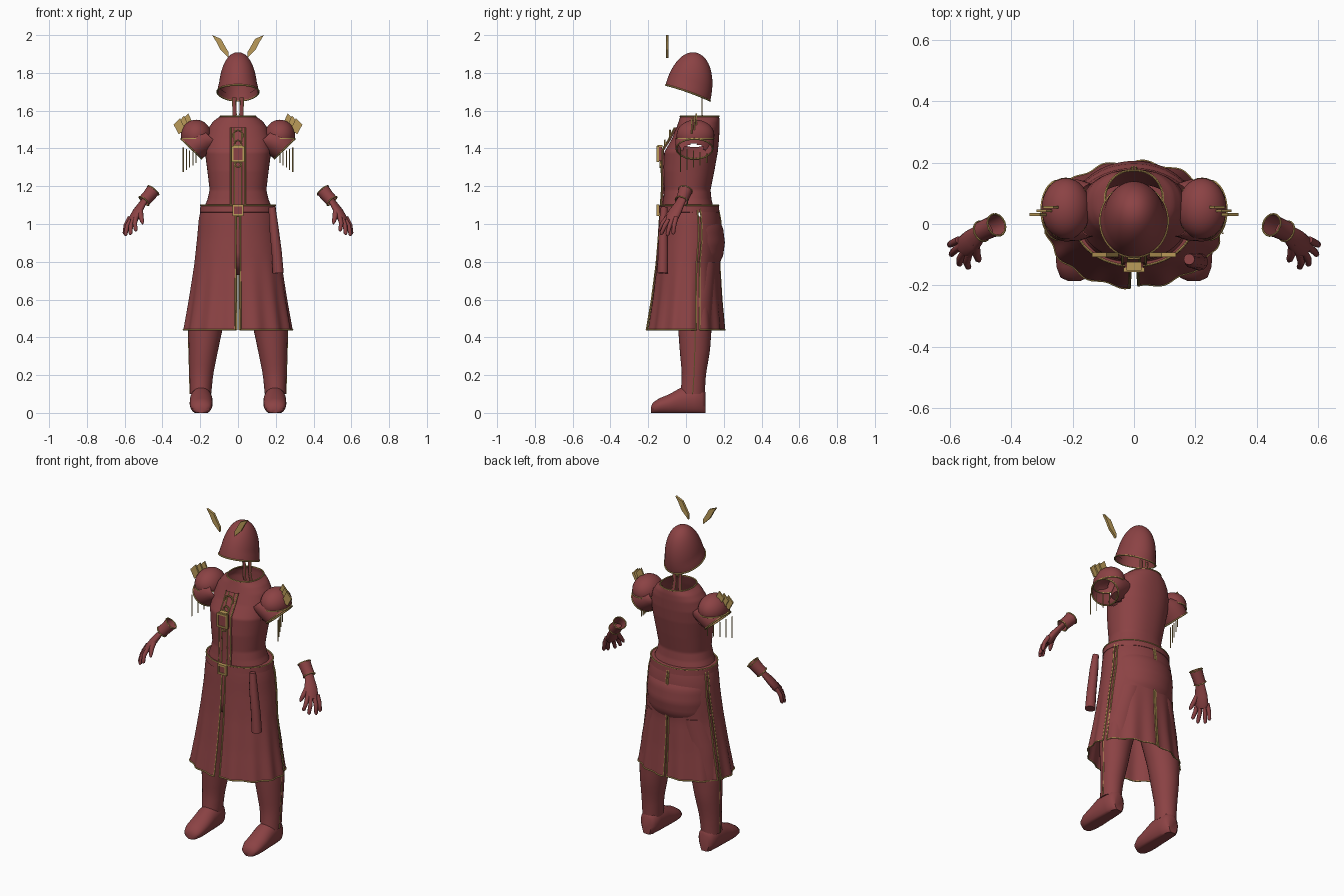
import bpy, bmesh, math
from mathutils import Vector as V

if "Cube" in bpy.data.objects:
    bpy.data.objects.remove(bpy.data.objects["Cube"])


def material(name, rgb):
    m = bpy.data.materials.new(name)
    m.diffuse_color = (*rgb, 1)
    m.use_nodes = True
    m.node_tree.nodes["Principled BSDF"].inputs["Base Color"].default_value = m.diffuse_color
    return m


RED = material("dark red cloth", (0.26, 0.055, 0.058))
GOLD = material("old gold", (0.50, 0.33, 0.10))


def make(name, bm, mat, smooth=True):
    me = bpy.data.meshes.new(name)
    bm.to_mesh(me)
    bm.free()
    me.materials.append(mat)
    ob = bpy.data.objects.new(name, me)
    bpy.context.collection.objects.link(ob)
    if smooth:
        bpy.context.view_layer.objects.active = ob
        ob.select_set(True)
        bpy.ops.object.shade_smooth_by_angle(angle=math.radians(45))
        ob.select_set(False)
    return ob


def loft(name, rings, mat, closed=True, caps=False, hole=None):
    """Skin a list of equally long point rings; hole(center) drops faces."""
    bm = bmesh.new()
    vs = [[bm.verts.new(p) for p in r] for r in rings]
    n = len(vs[0])
    for a, b in zip(vs, vs[1:]):
        for i in range(n if closed else n - 1):
            j = (i + 1) % n
            bm.faces.new((a[i], a[j], b[j], b[i]))
    if caps:
        bm.faces.new(vs[0][::-1])
        bm.faces.new(vs[-1])
    if hole:
        bad = [f for f in bm.faces if hole(f.calc_center_median())]
        bmesh.ops.delete(bm, geom=bad, context='FACES')
    bmesh.ops.remove_doubles(bm, verts=bm.verts, dist=1e-5)
    bmesh.ops.recalc_face_normals(bm, faces=bm.faces)
    return make(name, bm, mat)


def tube(name, pts, radii, mat, side=(0, 0, 1), flat=1.0, seg=6, caps=True, loop=False):
    pts = [V(p) for p in pts]
    if not isinstance(radii, (list, tuple)):
        radii = [radii] * len(pts)
    rings, n = [], len(pts)
    for i, p in enumerate(pts):
        t = (pts[(i + 1) % n] - pts[i - 1]) if loop else pts[min(i + 1, n - 1)] - pts[max(i - 1, 0)]
        t.normalize()
        u = V(side) - t * t.dot(V(side))
        if u.length < 0.05:
            u = t.orthogonal()
        u.normalize()
        w = t.cross(u)
        rings.append([p + radii[i] * (math.cos(k * math.tau / seg) * u + flat * math.sin(k * math.tau / seg) * w)
                      for k in range(seg)])
    if loop:
        rings.append(rings[0])
    return loft(name, rings, mat, caps=caps and not loop)


def box(name, c, size, mat):
    bm = bmesh.new()
    bmesh.ops.create_cube(bm, size=1)
    for v in bm.verts:
        v.co = V(c) + V(v.co[i] * size[i] for i in range(3))
    return make(name, bm, mat, False)


def plate(name, outline, y, thick, mat):
    """Flat plate cut in the x-z plane."""
    bm = bmesh.new()
    a = [bm.verts.new((x, y - thick / 2, z)) for x, z in outline]
    f = bm.faces.new(a)
    g = bmesh.ops.extrude_face_region(bm, geom=[f])
    bmesh.ops.translate(bm, vec=(0, thick, 0), verts=[v for v in g['geom'] if isinstance(v, bmesh.types.BMVert)])
    bmesh.ops.recalc_face_normals(bm, faces=bm.faces)
    return make(name, bm, mat, False)


def section(table, z):
    """Interpolated row (all columns after the first) of a z-keyed table."""
    for a, b in zip(table, table[1:]):
        lo, hi = min(a[0], b[0]), max(a[0], b[0])
        if lo - 1e-6 <= z <= hi + 1e-6:
            t = (z - a[0]) / (b[0] - a[0])
            return [p + (q - p) * t for p, q in zip(a[1:], b[1:])]


def shell(table, ang, z, n=2.0, grow=0.0):
    """Point on a body shell; rows are z, half width, front y, back y."""
    rx, yf, yb = section(table, z)
    c, s = math.cos(ang), math.sin(ang)
    e = 2 / n
    cy, ry = (yf + yb) / 2, (yb - yf) / 2
    return V(((rx + grow) * math.copysign(abs(c) ** e, c), cy + (ry + grow) * math.copysign(abs(s) ** e, s), z))


def span(a, b, n):
    return [a + (b - a) * i / n for i in range(n + 1)]


RAD = math.radians
TURN = [i * math.tau / 64 for i in range(64)]
TORSO = [(1.09, .178, -.125, .145), (1.13, .162, -.12, .135), (1.18, .15, -.115, .13), (1.28, .162, -.12, .15),
         (1.38, .175, -.115, .168), (1.45, .172, -.075, .175), (1.51, .155, -.05, .178), (1.545, .13, -.038, .178),
         (1.57, .095, -.03, .175)]
SKIRT = [(1.085, .195, -.135, .17), (1.03, .207, -.14, .182), (.93, .216, -.146, .19), (.78, .232, -.158, .178),
         (.6, .258, -.18, .188), (.44, .285, -.205, .202)]

# torso with open neck and arm holes
loft("torso", [[shell(TORSO, a, z, 2.25) for a in TURN] for z in span(1.09, 1.57, 60)], RED,
     hole=lambda c: abs(c.x) > .1 and ((c.y - .04) / .057) ** 2 + ((c.z - 1.385) / .038) ** 2 < 1)
tube("neck_trim", [shell(TORSO, a, 1.57, 2.25) for a in TURN], .004, GOLD, loop=True)

# skirt of four panels with gold edges
for label, a0, a1 in (("front_right", -87, 16), ("back_right", 22, 88.5), ("back_left", 91.5, 158), ("front_left", 164, 267)):
    A, Z = [RAD(a) for a in span(a0, a1, 36)], span(1.085, .44, 22)

    def cloth(a, z):
        return shell(SKIRT, a, z, 2.0, .006 * math.sin(a * 14) * max(0, (.85 - z) / .41))
    loft("skirt_" + label, [[cloth(a, z) for a in A] for z in Z], RED, closed=False)
    for k, a in enumerate((A[0], A[-1])):
        tube(f"skirt_trim_{label}_{k}", [cloth(a, z) for z in Z], .0045, GOLD, side=(1, 0, 0))
    tube("skirt_hem_" + label, [cloth(a, .44) for a in A], .004, GOLD)

# belt and square buckle
loft("belt", [[shell(SKIRT, a, 1.085, 2.0, g) + V((0, 0, h)) for a in TURN]
              for h, g in ((-.025, .0), (-.022, .007), (.012, .004), (.015, -.02))], RED)
tube("belt_trim", [shell(SKIRT, a, 1.085, 2.0, .003) + V((0, 0, .014)) for a in TURN], .004, GOLD, loop=True)


def frame(name, z, w, h, y):
    for s in (-1, 1):
        box(f"{name}_side_{s}", (s * w, y, z), (.01, .014, 2 * h + .01), GOLD)
        box(f"{name}_bar_{s}", (0, y, z + s * h), (2 * w + .01, .014, .01), GOLD)


frame("belt_buckle", 1.072, .025, .025, -.15)
box("buckle_core", (0, -.145, 1.072), (.05, .012, .05), RED)

# chest placket, clasp and ring ornaments
CHEST = [(1.10, -.134), (1.2, -.127), (1.3, -.13), (1.39, -.128), (1.45, -.09), (1.51, -.06)]
loft("placket", [[(-.04, y + .012, z), (-.036, y, z), (.036, y, z), (.04, y + .012, z)] for z, y in CHEST], RED, closed=False)
for s in (-1, 1):
    tube(f"placket_trim_{s}", [(s * .038, y + .002, z) for z, y in CHEST], .004, GOLD, side=(1, 0, 0))
    tube(f"placket_cord_{s}", [(s * .018, y - .002, z) for z, y in CHEST], .003, GOLD, side=(1, 0, 0))
box("chest_clasp", (0, -.14, 1.37), (.06, .024, .075), RED)
frame("clasp_frame", 1.37, .03, .037, -.149)
box("clasp_top", (0, -.138, 1.413), (.05, .028, .012), GOLD)
for z, y, r in ((1.47, -.085, .026), (1.425, -.112, .018), (1.315, -.137, .014)):
    tube("chest_ring", [(r * math.cos(a), y, z + r * math.sin(a)) for a in TURN[::4]], .0045, GOLD, side=(0, 1, 0), loop=True)

# hanging sash end
tube("sash", [(.18, -.115, 1.09), (.188, -.12, 1.0), (.205, -.121, .85), (.213, -.123, .74)],
     [.018, .024, .027, .029], RED, side=(1, 0, 0), seg=12)

# seat of the trousers
SEAT = [(1.04, .185, -.10, .165), (.98, .2, -.11, .196), (.9, .2, -.11, .206), (.83, .195, -.11, .196),
        (.77, .17, -.08, .165), (.73, .11, -.02, .1)]
loft("trouser_seat", [[shell(SEAT, a, z) for a in TURN] for z in span(1.04, .73, 18)], RED, caps=True)

# helmet: dome swept from apex to a slanted rim
mid, apex = V((0, .01, 1.70)), V((0, .062, 1.905))


def dome(a, t):
    c, s = math.cos(a), math.sin(a)
    rim = V((.102 * c, .118 * s, -.042 * s - .006 * s * s))
    rim.x *= 1 + .08 * max(0, t - .85) / .15
    k = t * math.pi / 2
    return mid + (apex - mid) * math.cos(k) + rim * math.sin(k) ** .92


loft("helmet", [[dome(a, t) for a in TURN] for t in span(0, 1, 20)], RED)
loft("helmet_lining", [[mid + (dome(a, t) - mid) * .95 for a in TURN] for t in (1, .97, .9)], RED)
tube("helmet_rim", [dome(a, 1) for a in TURN], .0045, GOLD, loop=True)

HORN = [(.137, 2.0), (.09, 1.98), (.068, 1.94), (.05, 1.91), (.05, 1.88), (.095, 1.925), (.115, 1.965)]
KNEE = [(.10, .198, .035, .056, .064), (.2, .194, .042, .062, .063), (.33, .183, .047, .077, .08),
        (.44, .173, .047, .09, .088), (.6, .14, .045, .105, .1), (.8, .1, .045, .1, .115)]
FOOT = [(-.186, .02, .03), (-.175, .045, .055), (-.14, .058, .078), (-.09, .061, .098), (-.03, .06, .132),
        (.04, .056, .145), (.085, .05, .135), (.103, .03, .11)]
for s, side in ((1, "right"), (-1, "left")):
    # horns and helmet strap
    plate("horn_" + side, [(s * x, z) for x, z in HORN], -.1, .014, GOLD)
    strap = [(s * .02, .085, 1.67), (s * .018, .085, 1.58), (s * .022, .095, 1.52)]
    tube("strap_" + side, strap, .009, RED, side=(1, 0, 0), flat=.4)
    for d in (-.009, .009):
        tube("strap_edge_" + side, [(x + d, y, z) for x, y, z in strap], .0025, GOLD, side=(1, 0, 0))

    # shoulder cap: upper half of an egg
    loft("shoulder_cap_" + side, [[(s * (.222 + .08 * math.cos(t) * math.cos(a)), .05 + .1 * math.cos(t) * math.sin(a),
         1.47 + .082 * math.sin(t)) for a in TURN[::2]] for t in span(-.25, math.pi / 2, 12)], RED)
    # sleeve opening outward and down
    sleeve = []
    for cx, cz, r, ry in ((.14, 1.455, .07, .085), (.185, 1.45, .085, .1), (.225, 1.42, .082, .102), (.247, 1.398, .076, .096)):
        sleeve.append([V((s * (cx + .72 * r * math.cos(a)), .045 + ry * math.sin(a), cz + .69 * r * math.cos(a)))
                       for a in TURN[::2]])
    loft("sleeve_" + side, sleeve, RED)
    tube("sleeve_trim_" + side, sleeve[-1], .0045, GOLD, loop=True)
    tube("cap_trim_" + side, [(s * (.222 + .078 * math.cos(a)), .05 + .098 * math.sin(a), 1.452) for a in TURN[::2]],
         .004, GOLD, loop=True)
    # fringe and shoulder plumes
    for k in range(5):
        x, y = .29 - .017 * k, -.03 + .035 * k
        tube("fringe_" + side, [(s * x, y, 1.405 - .008 * k), (s * x, y, 1.275 + .012 * k)], .003, GOLD)
    for k in range(3):
        x, z = .245 + .022 * k, 1.545 - .012 * k
        plate("plume_" + side, [(s * (x + a), z + b) for a, b in ((-.012, -.025), (.025, -.045), (.052, .005), (.018, .04))],
              .055 - .012 * k, .009, GOLD)

    # leg with seam, and foot
    loft("leg_" + side, [[(s * (cx + rx * math.cos(a)), cy + ry * math.sin(a), z) for a in TURN[::2]]
         for z in span(.1, .8, 18) for cx, cy, rx, ry in [section(KNEE, z)]], RED, caps=True)
    seam = [(s * (r[0] + r[2]), r[1], z) for z in span(.1, .6, 10) for r in [section(KNEE, z)]]
    tube("leg_seam_" + side, seam, .003, GOLD, side=(1, 0, 0))
    loft("foot_" + side, [[(s * (.195 + w * math.cos(a)), y, max(0, h / 2 + .62 * h * math.sin(a)) if math.sin(a) < 0
         else h / 2 * (1 + math.sin(a))) for a in TURN[::2]] for y, w, h in FOOT], RED, caps=True)

    # glove: cuff, palm, fingers, thumb
    def m(*p):
        return V((s * p[0], p[1], p[2]))
    cuff = [m(.449, -.003, 1.178), m(.47, -.012, 1.152), m(.497, -.024, 1.122)]
    tube("cuff_" + side, cuff, [.037, .034, .033], RED, seg=20, caps=False)
    for p, q, r in ((cuff[0], cuff[1], .037), (cuff[2], cuff[1], .034)):
        d = (q - p).normalized()
        u = d.orthogonal().normalized()
        w = d.cross(u)
        tube("cuff_trim_" + side, [p + r * (math.cos(a) * u + math.sin(a) * w) for a in TURN[::4]], .0035, GOLD, loop=True)
    spread = m(.03, .05, -.003)
    tube("palm_" + side, [m(.475, -.014, 1.147), m(.505, -.032, 1.11), m(.53, -.055, 1.07), m(.552, -.075, 1.03),
         m(.56, -.083, 1.015)], [.026, .028, .037, .038, .03], RED, side=spread, flat=.55, seg=14)
    for k, tip in enumerate(((.602, -.068, .945), (.597, -.100, .937), (.57, -.133, .943), (.54, -.143, .962))):
        root = m(.572 - .011 * k, -.052 - .016 * k, 1.035)
        tip = m(*tip)
        bend = root.lerp(tip, .5) + m(.007, -.003, .004)
        tube(f"finger_{side}_{k}", [root, bend, tip.lerp(bend, .15), tip], [.0125, .012, .010, .004], RED, seg=10)
    tube("thumb_" + side, [m(.517, -.06, 1.085), m(.515, -.095, 1.045), m(.508, -.115, 1.015), m(.504, -.122, 1.0)],
         [.015, .014, .011, .004], RED, seg=10)
